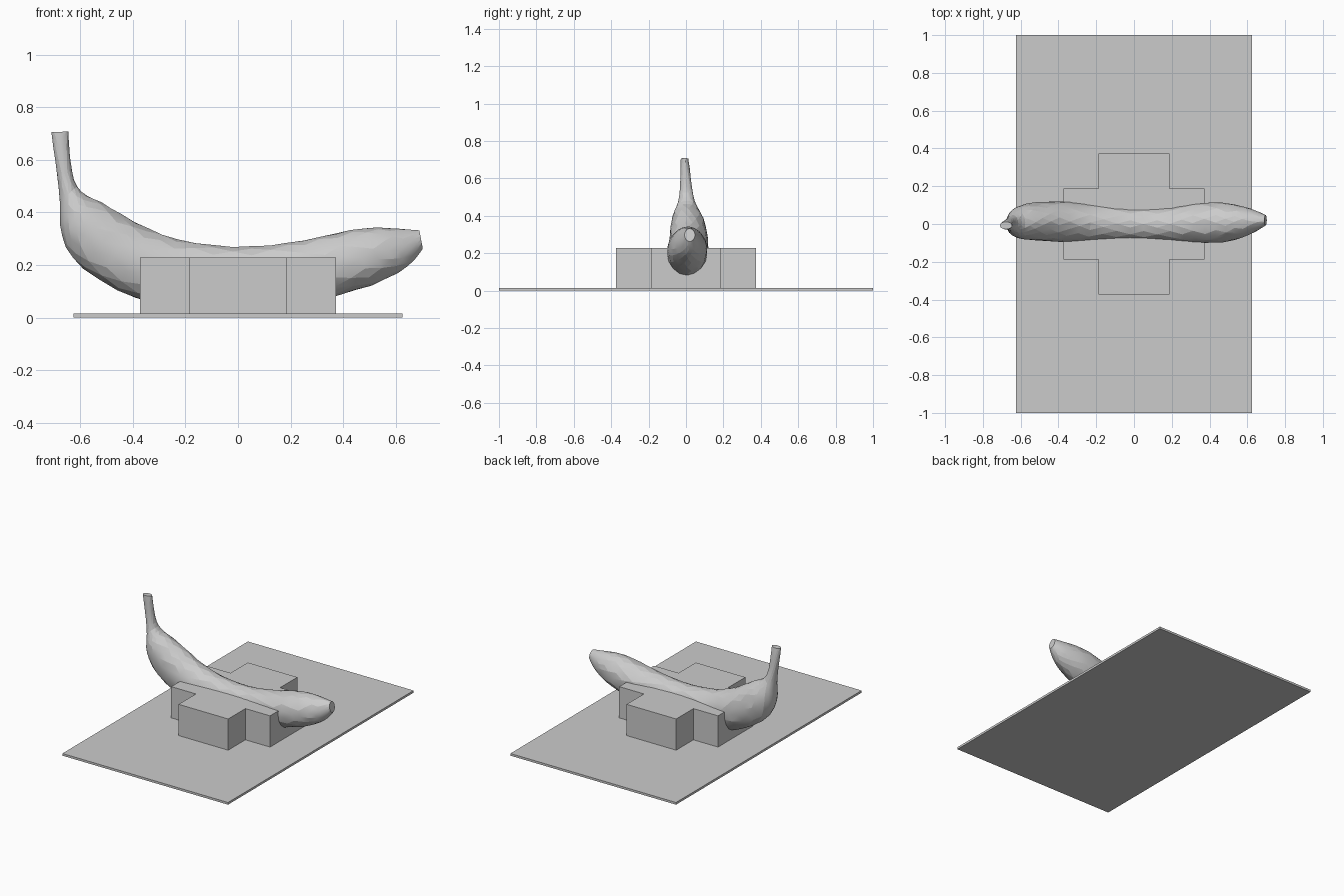
import bpy, bmesh, math, random
from mathutils import Vector

random.seed(4)
cube = bpy.data.objects.get("Cube")
if cube:
    bpy.data.objects.remove(cube, do_unlink=True)

grey = bpy.data.materials.new("plain grey")
grey.use_nodes = True
grey.diffuse_color = (0.6, 0.6, 0.6, 1)
grey.node_tree.nodes["Principled BSDF"].inputs["Base Color"].default_value = (0.6, 0.6, 0.6, 1)


def add_object(name, bm):
    bmesh.ops.recalc_face_normals(bm, faces=bm.faces)
    mesh = bpy.data.meshes.new(name)
    bm.to_mesh(mesh)
    bm.free()
    mesh.materials.append(grey)
    obj = bpy.data.objects.new(name, mesh)
    bpy.context.collection.objects.link(obj)
    return obj


def prism(name, outline, bottom, top):
    bm = bmesh.new()
    face = bm.faces.new([bm.verts.new((x, y, bottom)) for x, y in outline])
    side = bmesh.ops.extrude_face_region(bm, geom=[face])["geom"]
    verts = [v for v in side if isinstance(v, bmesh.types.BMVert)]
    bmesh.ops.translate(bm, verts=verts, vec=(0, 0, top - bottom))
    return add_object(name, bm)


# Thin base plate
w, d, plate = 0.625, 1.0, 0.015
prism("base_plate", [(-w, -d), (w, -d), (w, d), (-w, d)], 0, plate)

# Cross-shaped stand
a, b = 0.187, 0.373
corner = [(b, a), (a, a), (a, b)]
cross = []
for turn in range(4):
    for x, y in corner:
        for _ in range(turn):
            x, y = -y, x
        cross.append((x, y))
prism("cross_stand", cross, plate, 0.228)

# Banana sections: inner edge x, z, outer edge x, z, half width, centre y
sections = [
    (-0.645, 0.708, -0.71, 0.705, 0.020, -0.008),
    (-0.643, 0.66, -0.703, 0.65, 0.025, -0.005),
    (-0.632, 0.56, -0.688, 0.54, 0.032, 0.0),
    (-0.612, 0.50, -0.678, 0.44, 0.046, 0.003),
    (-0.575, 0.465, -0.676, 0.35, 0.072, 0.006),
    (-0.52, 0.438, -0.655, 0.27, 0.090, 0.010),
    (-0.44, 0.392, -0.59, 0.185, 0.102, 0.014),
    (-0.34, 0.338, -0.46, 0.103, 0.107, 0.013),
    (-0.23, 0.298, -0.31, 0.052, 0.105, 0.008),
    (-0.09, 0.275, -0.12, 0.030, 0.100, 0.002),
    (0.05, 0.272, 0.07, 0.030, 0.098, 0.0),
    (0.19, 0.285, 0.24, 0.050, 0.100, 0.001),
    (0.31, 0.307, 0.38, 0.085, 0.106, 0.005),
    (0.43, 0.333, 0.51, 0.123, 0.105, 0.008),
    (0.53, 0.343, 0.61, 0.170, 0.083, 0.011),
    (0.61, 0.338, 0.67, 0.217, 0.056, 0.016),
    (0.69, 0.332, 0.703, 0.262, 0.028, 0.020),
]

# Add a midpoint ring between neighbours, along a smooth spline
rings = []
for i, s in enumerate(sections[:-1]):
    before = sections[max(i - 1, 0)]
    after = sections[i + 1]
    beyond = sections[min(i + 2, len(sections) - 1)]
    rings += [s, [(9 * (p + q) - o - r) / 16 for o, p, q, r in zip(before, s, after, beyond)]]
rings.append(sections[-1])

# Faceted skin with staggered triangles
sides = 16
bm = bmesh.new()
loops = []
for n, (tx, tz, bx, bz, half, cy) in enumerate(rings):
    inner, outer = Vector((tx, cy, tz)), Vector((bx, cy, bz))
    centre, reach = (inner + outer) / 2, (inner - outer) / 2
    loop = []
    for k in range(sides):
        t = math.tau * (k + 0.5 * (n % 2)) / sides
        swell = 1 + random.uniform(-0.012, 0.012)
        p = centre + (reach * math.cos(t) + Vector((0, half * math.sin(t), 0))) * swell
        loop.append(bm.verts.new(p))
    loops.append(loop)
for n in range(len(loops) - 1):
    low, high = loops[n], loops[n + 1]
    for k in range(sides):
        j = (k + 1) % sides
        if n % 2 == 0:
            bm.faces.new((low[k], low[j], high[k]))
            bm.faces.new((low[j], high[j], high[k]))
        else:
            bm.faces.new((low[k], low[j], high[j]))
            bm.faces.new((low[k], high[j], high[k]))
bm.faces.new(loops[0])
bm.faces.new(loops[-1])
banana = add_object("banana", bm)
bpy.context.view_layer.objects.active = banana
banana.select_set(True)
bpy.ops.object.shade_smooth_by_angle(angle=math.radians(12))
